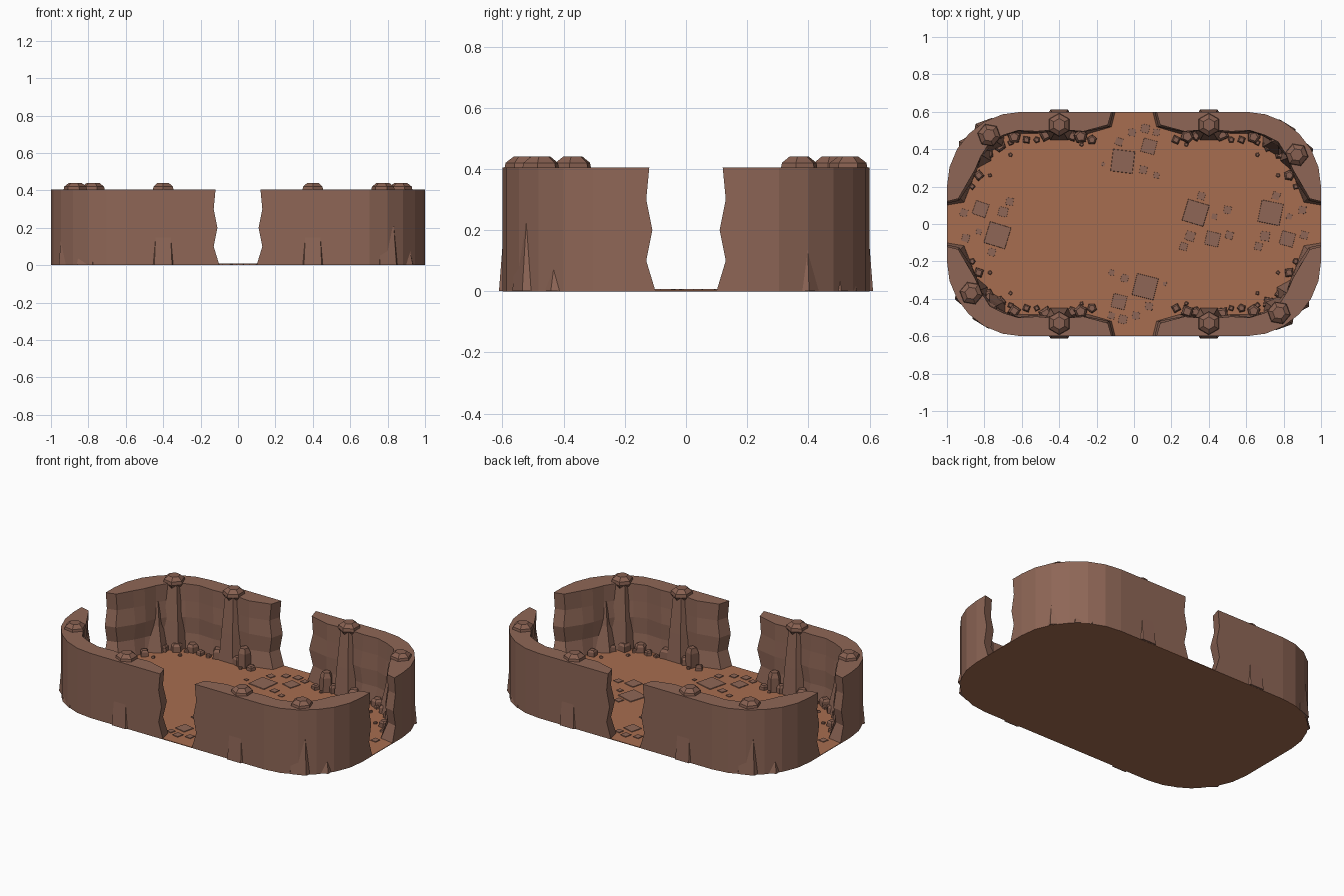
import bpy, bmesh, math, random
from mathutils import Matrix, Vector

if "Cube" in bpy.data.objects:
    bpy.data.objects.remove(bpy.data.objects["Cube"])

random.seed(4)


def material(name, rgb):
    m = bpy.data.materials.new(name)
    m.diffuse_color = (*rgb, 1)
    m.use_nodes = True
    m.node_tree.nodes["Principled BSDF"].inputs["Base Color"].default_value = m.diffuse_color
    return m


EARTH = material("clay floor", (0.386, 0.153, 0.080))
WALL = material("brown wall rock", (0.272, 0.134, 0.094))
ROCK = material("brown loose rock", (0.245, 0.118, 0.082))


def finish(name, bm, mat):
    bmesh.ops.recalc_face_normals(bm, faces=bm.faces[:])
    me = bpy.data.meshes.new(name)
    bm.to_mesh(me)
    bm.free()
    me.materials.append(mat)
    ob = bpy.data.objects.new(name, me)
    bpy.context.collection.objects.link(ob)
    return ob


def loft(bm, rings):
    """Skin a stack of closed rings; returns the vertex rings."""
    vs = [[bm.verts.new(p) for p in r] for r in rings]
    n = len(vs[0])
    for a, b in zip(vs, vs[1:]):
        for i in range(n):
            j = (i + 1) % n
            bm.faces.new((a[i], a[j], b[j], b[i]))
    return vs


def hex_stack(bm, x, y, layers, turn=0.0, sides=6):
    """Capped stack of polygons; layers are (z, radius)."""
    rings = [[(x + r * math.cos(turn + math.tau * i / sides),
               y + r * math.sin(turn + math.tau * i / sides), z)
              for i in range(sides)] for z, r in layers]
    vs = loft(bm, rings)
    bm.faces.new(vs[0][::-1])
    bm.faces.new(vs[-1])


# Rounded outline of one quadrant
ARC = [(0.6 + 0.4 * math.sin(math.pi / 12 * i), 0.2 + 0.4 * math.cos(math.pi / 12 * i))
       for i in range(7)]
OUTER = [(0.12, 0.6), (0.3, 0.6), (0.45, 0.6)] + ARC + [(1.0, 0.12)]
INNER = [(0.14, 0.53), (0.27, 0.495), (0.40, 0.505), (0.52, 0.495), (0.62, 0.50),
         (0.70, 0.475), (0.77, 0.44), (0.82, 0.36), (0.85, 0.29), (0.885, 0.23), (0.94, 0.135)]
# height, doorway edge shift, inward bulge
LEVELS = [(0.001, -0.02, 0.030), (0.1, 0.01, 0.004), (0.2, -0.01, 0.018),
          (0.3, 0.01, 0.004), (0.405, 0.0, 0.0)]


def wall(name, sx, sy):
    rings = []
    for k, (z, shift, bulge) in enumerate(LEVELS):
        out = [Vector(p) for p in OUTER]
        inn = [Vector(p) * (1 - bulge * (0.7 + 0.5 * math.sin(2.1 * i + k)))
               for i, p in enumerate(INNER)]
        for ring in (out, inn):
            ring[0].x = (0.12 if ring is out else 0.14) + shift
            ring[-1].y = (0.12 if ring is out else 0.135) + shift
        rings.append([(sx * p.x, sy * p.y, z) for p in out + inn[::-1]])
    bm = bmesh.new()
    vs = loft(bm, rings)
    n = len(OUTER)
    for ring in (vs[0], vs[-1]):
        for i in range(n - 1):
            bm.faces.new((ring[i], ring[i + 1], ring[2 * n - 2 - i], ring[2 * n - 1 - i]))
    finish(name, bm, WALL)


QUADS = {"back_right": (1, 1), "back_left": (-1, 1), "front_left": (-1, -1), "front_right": (1, -1)}
for label, (sx, sy) in QUADS.items():
    wall(label + "_wall", sx, sy)

# Floor slab following the outer outline
bm = bmesh.new()
outline = [(x, y) for x, y in ARC]
outline += [(x, -y) for x, y in ARC[::-1]]
outline += [(-x, -y) for x, y in ARC]
outline += [(-x, y) for x, y in ARC[::-1]]
vs = loft(bm, [[(x, y, z) for x, y in outline] for z in (0, 0.004)])
bm.faces.new(vs[0][::-1])
bm.faces.new(vs[1])
finish("floor", bm, EARTH)

# Tapered pillars with boulder caps, plus one shorter pillar in each corner
for label, (sx, sy) in QUADS.items():
    same = sx * sy > 0
    tall = (0.87, 0.37) if same else (0.775, 0.475)
    short = (0.775, 0.46) if same else (0.85, 0.39)
    bm, caps = bmesh.new(), bmesh.new()
    for (x, y), turn in (((0.4, 0.53), 0.0), (tall, 0.35)):
        hex_stack(bm, sx * x, sy * y, [(0.001, 0.094), (0.18, 0.078), (0.40, 0.055)], turn)
        hex_stack(caps, sx * x, sy * y,
                  [(0.37, 0.045), (0.40, 0.064), (0.42, 0.060), (0.44, 0.034)], math.pi / 2 + turn)
    hex_stack(bm, sx * short[0], sy * short[1],
              [(0.001, 0.10), (0.16, 0.062), (0.30, 0.045), (0.33, 0.028)], 0.5)
    finish(label + "_pillars", bm, WALL)
    finish(label + "_boulder_caps", caps, ROCK)

# Rubble along the foot of the walls: x, y, size, height
RUBBLE = [(0.225, 0.45, 0.045, 0.03), (0.285, 0.468, 0.065, 0.12), (0.33, 0.47, 0.05, 0.05),
          (0.28, 0.425, 0.02, 0.015), (0.47, 0.48, 0.07, 0.06), (0.52, 0.45, 0.03, 0.02),
          (0.575, 0.45, 0.04, 0.03), (0.64, 0.465, 0.06, 0.05), (0.66, 0.435, 0.03, 0.02),
          (0.66, 0.37, 0.02, 0.015), (0.72, 0.42, 0.06, 0.05), (0.78, 0.375, 0.05, 0.04),
          (0.77, 0.26, 0.02, 0.015), (0.83, 0.26, 0.05, 0.04), (0.865, 0.20, 0.03, 0.02)]
for label, (sx, sy) in QUADS.items():
    bm = bmesh.new()
    for x, y, s, h in RUBBLE:
        hex_stack(bm, sx * x, sy * y, [(0.002, s * 0.62), (h * 0.75, s * 0.58), (h, s * 0.38)],
                  random.uniform(0, 1.5), random.choice((4, 5)))
    finish(label + "_rubble", bm, ROCK)

# Thin stone plates scattered on the floor near the openings: x, y, size
SIDE = [(0.73, 0.06, 0.12), (0.82, -0.08, 0.075), (0.76, 0.15, 0.04), (0.70, -0.065, 0.05),
        (0.665, -0.12, 0.04), (0.90, 0.075, 0.04), (0.83, 0.04, 0.03), (0.91, -0.06, 0.04)]
END = [(-0.06, 0.335, 0.12), (0.08, 0.415, 0.075), (-0.08, 0.44, 0.04), (0.06, 0.51, 0.045),
       (-0.01, 0.49, 0.04), (0.12, 0.49, 0.035), (0.05, 0.29, 0.04), (0.12, 0.26, 0.03),
       (-0.165, 0.32, 0.02)]
PLATES = {
    "right_floor_plates": SIDE,
    "middle_floor_plates": [(x - 0.4, y, s) for x, y, s in SIDE],
    "left_floor_plates": [(-x, -y, s) for x, y, s in SIDE],
    "back_floor_plates": END,
    "front_floor_plates": [(-x, -y, s) for x, y, s in END],
}
for name, plates in PLATES.items():
    bm = bmesh.new()
    for x, y, s in plates:
        hex_stack(bm, x, y, [(0.003, s * 0.7), (0.008, s * 0.68)],
                  math.pi / 4 - 0.22 + random.uniform(-0.12, 0.12), 4)
    finish(name, bm, WALL)
